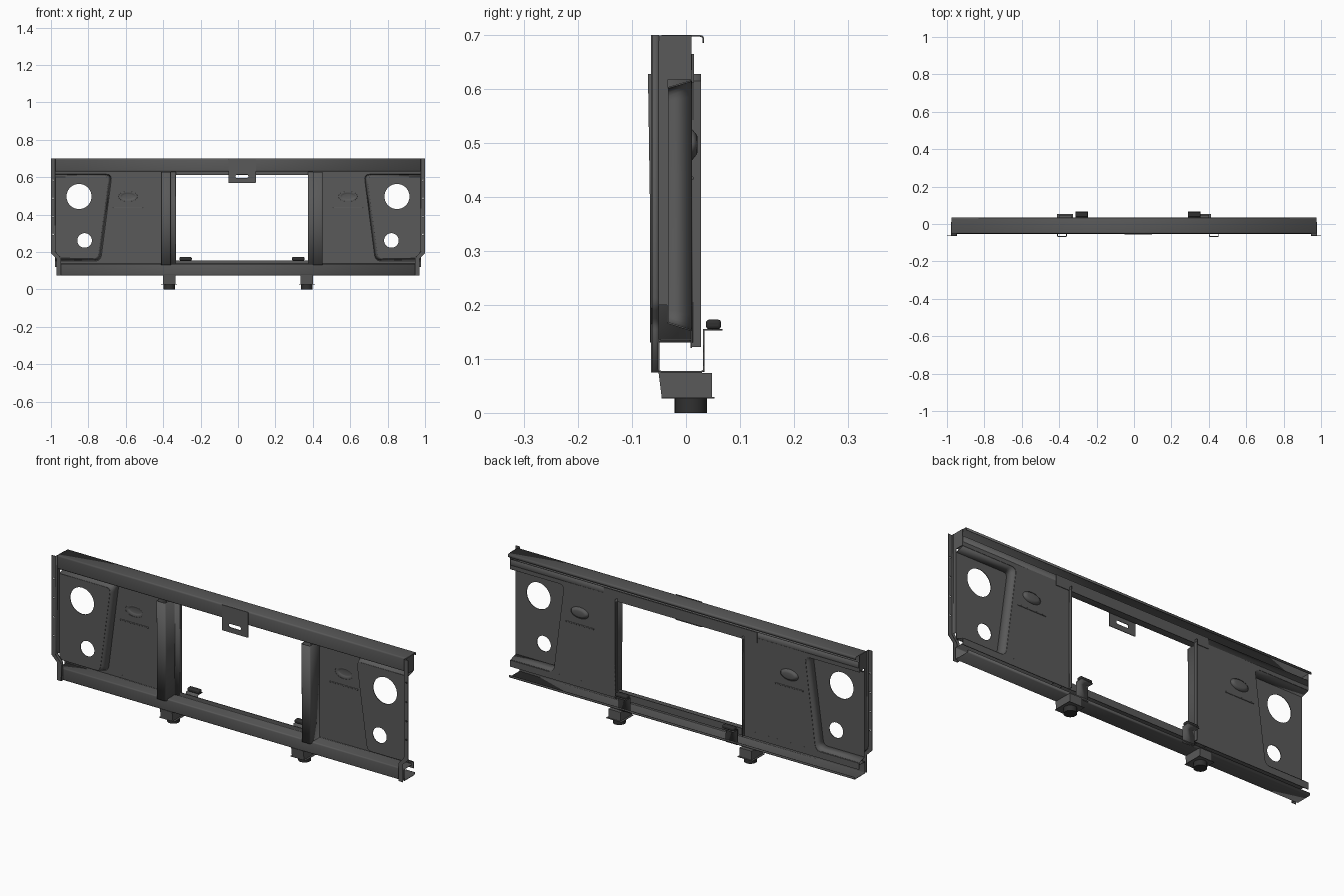
import bpy, bmesh, math
from mathutils import Vector

if "Cube" in bpy.data.objects:
    bpy.data.objects.remove(bpy.data.objects["Cube"])


def material(name, v):
    m = bpy.data.materials.new(name)
    m.diffuse_color = (v, v, v, 1)
    m.use_nodes = True
    m.node_tree.nodes["Principled BSDF"].inputs["Base Color"].default_value = m.diffuse_color
    return m


STEEL = material("dark_steel", 0.1)
RUBBER = material("rubber", 0.03)
T = 0.003      # sheet thickness
CX = 0.021     # centre of the window opening


def add(name, mesh, mat=STEEL):
    ob = bpy.data.objects.new(name, mesh)
    bpy.context.collection.objects.link(ob)
    mesh.materials.clear()
    mesh.materials.append(mat)
    return ob


def fillet(pts, r, closed=True, n=5):
    out = []
    for i, p in enumerate(pts):
        p = Vector(p)
        if not closed and i in (0, len(pts) - 1):
            out.append(tuple(p))
            continue
        a, b = Vector(pts[i - 1]) - p, Vector(pts[(i + 1) % len(pts)]) - p
        a, b = (p + v.normalized() * min(r, v.length * 0.45) for v in (a, b))
        for k in range(n + 1):
            t = k / n
            out.append(tuple(a * (1 - t) ** 2 + p * 2 * t * (1 - t) + b * t * t))
    return out


def ellipse(cx, cz, rx, rz, n=40):
    return [(cx + rx * math.cos(math.tau * i / n), cz + rz * math.sin(math.tau * i / n)) for i in range(n)]


def rect(x0, x1, z0, z1):
    return [(x0, z0), (x1, z0), (x1, z1), (x0, z1)]


def plate(name, loops, y):
    """Flat sheet in the xz plane; first loop is the outline, the rest are holes."""
    cu = bpy.data.curves.new(name, 'CURVE')
    cu.dimensions, cu.fill_mode, cu.extrude = '2D', 'BOTH', T / 2
    for loop in loops:
        sp = cu.splines.new('POLY')
        sp.points.add(len(loop) - 1)
        for pt, (x, z) in zip(sp.points, loop):
            pt.co = (x, z, 0, 1)
        sp.use_cyclic_u = True
    tmp = bpy.data.objects.new("tmp", cu)
    bpy.context.collection.objects.link(tmp)
    bpy.context.view_layer.update()
    dg = bpy.context.evaluated_depsgraph_get()
    me = bpy.data.meshes.new_from_object(tmp.evaluated_get(dg))
    bpy.data.objects.remove(tmp)
    ob = add(name, me)
    ob.rotation_euler.x = math.pi / 2
    ob.location.y = y
    return ob


def loft(name, rings, closed=False, cap=False, solid=False, mat=STEEL):
    """Skin between rings of 3D points; sheets get thickness, solids get caps."""
    bm = bmesh.new()
    vs = [[bm.verts.new(p) for p in r] for r in rings]
    n = len(rings[0])
    for a, b in zip(vs, vs[1:]):
        for i in range(n if closed else n - 1):
            j = (i + 1) % n
            bm.faces.new((a[i], a[j], b[j], b[i]))
    if cap or solid:
        bm.faces.new(vs[-1])
    if solid:
        bm.faces.new(vs[0])
    bmesh.ops.recalc_face_normals(bm, faces=bm.faces)
    me = bpy.data.meshes.new(name)
    bm.to_mesh(me)
    bm.free()
    ob = add(name, me, mat)
    if not solid:
        md = ob.modifiers.new("thickness", 'SOLIDIFY')
        md.thickness, md.offset = T, 0
    return ob


def along_x(name, prof, x0, x1, **kw):
    return loft(name, [[(x, y, z) for y, z in prof] for x in (x0, x1)], **kw)


def box(name, x0, x1, y0, y1, z0, z1, bevel=0, mat=STEEL):
    ob = along_x(name, rect(y0, y1, z0, z1), x0, x1, closed=True, solid=True, mat=mat)
    if bevel:
        md = ob.modifiers.new("bevel", 'BEVEL')
        md.width, md.segments = bevel, 3
    return ob


# Top and bottom rails: open channels with a short rear lip
along_x("top_rail", fillet([(0.032, 0.685), (0.032, 0.6985), (-0.05, 0.6985), (-0.05, 0.632),
                            (0.01, 0.632), (0.01, 0.665)], 0.006, False, 3), -0.976, 0.976)
along_x("bottom_rail", fillet([(0.01, 0.155), (0.01, 0.135), (-0.051, 0.135), (-0.051, 0.0765),
                               (0.033, 0.0765), (0.033, 0.088)], 0.005, False, 3), -0.968, 0.968)

# Window lintel and sill
plate("window_lintel", [rect(CX - 0.43, CX + 0.43, 0.612, 0.665)], 0.013)
plate("window_sill", [rect(CX - 0.355, CX + 0.355, 0.12, 0.155)], 0.01)

# Latch plate with slot
plate("latch_plate", [fillet(rect(-0.052, 0.095, 0.57, 0.699), 0.004),
                      fillet(rect(CX - 0.034, CX + 0.034, 0.596, 0.614), 0.009)], -0.054)

for s, side in ((-1, "left"), (1, "right")):
    def flip(pts):
        return [(s * x, z) for x, z in pts]

    # Main panel, notched for the lamp housing, with an opening for the embossed dome
    base = flip(fillet([(0.978, 0.615), (0.675, 0.615), (0.735, 0.153), (0.978, 0.153)], 0.03, False))
    face = flip(fillet([(0.978, 0.602), (0.691, 0.602), (0.75, 0.167), (0.978, 0.167)], 0.025, False))
    win = CX + s * 0.355
    outline = [(s * 0.978, 0.635)] + base + [(s * 0.978, 0.12), (win, 0.12), (win, 0.635)]
    dome_x = s * 0.588
    plate(side + "_panel", [outline, ellipse(dome_x, 0.497, 0.05, 0.028)], 0.01)

    # Lamp housing: sloped wall and flat face with two lamp holes
    loft(side + "_lamp_wall", [[(x, 0.01, z) for x, z in base], [(x, -0.034, z) for x, z in face]])
    plate(side + "_lamp_face", [face, ellipse(s * 0.85, 0.497, 0.067, 0.067, 48),
                                ellipse(s * 0.82, 0.262, 0.039, 0.039, 40)], -0.034)

    # Embossed dome and crease
    loft(side + "_dome", [[(x, y, z) for x, z in ellipse(dome_x, 0.497, rx, rz)]
                          for rx, rz, y in ((0.05, 0.028, 0.01), (0.037, 0.017, 0.019), (0.03, 0.013, 0.02))],
         closed=True, cap=True)
    box(side + "_crease", dome_x - 0.08, dome_x + 0.08, 0.006, 0.014, 0.432, 0.438, 0.002)

    # Window post: channel section with rear flange
    sec = fillet([(0.43, 0.01), (0.43, -0.065), (0.382, -0.065), (0.382, 0.008), (0.355, 0.008),
                  (0.355, 0.028)], 0.005, False, 3)
    loft(side + "_post", [[(CX + s * u, y - (0.004 if z > 0.4 and y < -0.03 else 0), z) for u, y in sec]
                          for z in (0.13, 0.36, 0.628)])
    box(side + "_window_flange", win - 0.0015, win + 0.0015, 0.01, 0.028, 0.122, 0.615)

    # End flange with bolt holes and a joggle at the bottom
    inner = [(0.978, 0.7), (0.978, 0.2), (0.947, 0.167), (0.947, 0.075)]
    outer = [(0.97, 0.075), (0.97, 0.165), (0.9995, 0.194), (0.9995, 0.7)]
    plate(side + "_end_flange", [flip(inner + outer)] +
          [ellipse(s * 0.989, z, 0.004, 0.004, 10) for z in (0.295, 0.39, 0.487, 0.585)], -0.0635)
    path = flip(fillet(inner, 0.012, False, 3))
    loft(side + "_end_wall", [[(x, y, z) for x, z in path] for y in (-0.064, -0.05)])
    box(side + "_end_web", s * 0.978 - 0.0015, s * 0.978 + 0.0015, -0.051, -0.033, 0.2, 0.62)
    box(side + "_top_end_cap", s * 0.978 - 0.0015, s * 0.978 + 0.0015, -0.051, 0.01, 0.618, 0.699)

    # Mounting leg, base plate and rubber foot
    fx = s * 0.368
    along_x(side + "_leg", [(-0.051, 0.076), (-0.045, 0.028), (0.048, 0.028), (0.048, 0.074)],
            fx - 0.034, fx + 0.034, closed=True, solid=True)
    box(side + "_leg_base", fx - 0.043, fx + 0.043, -0.045, 0.053, 0.0265, 0.029)
    loft(side + "_rubber_foot", [[(x, y, z) for x, y in ellipse(fx, 0.009, 0.03, 0.03, 32)]
                                 for z in (0, 0.027)], closed=True, solid=True, mat=RUBBER)

    # Rear support bracket with rubber pad
    bx = CX + s * 0.301
    along_x(side + "_pad_bracket", [(0.033, 0.076), (0.033, 0.154), (0.068, 0.154)], bx - 0.033, bx + 0.033)
    box(side + "_rubber_pad", bx - 0.033, bx + 0.033, 0.037, 0.065, 0.155, 0.173, 0.006, RUBBER)

# Smooth rounded bends, keep folds sharp
bpy.ops.object.select_all(action='SELECT')
bpy.context.view_layer.objects.active = bpy.data.objects["top_rail"]
bpy.ops.object.shade_smooth_by_angle(angle=math.radians(35))
